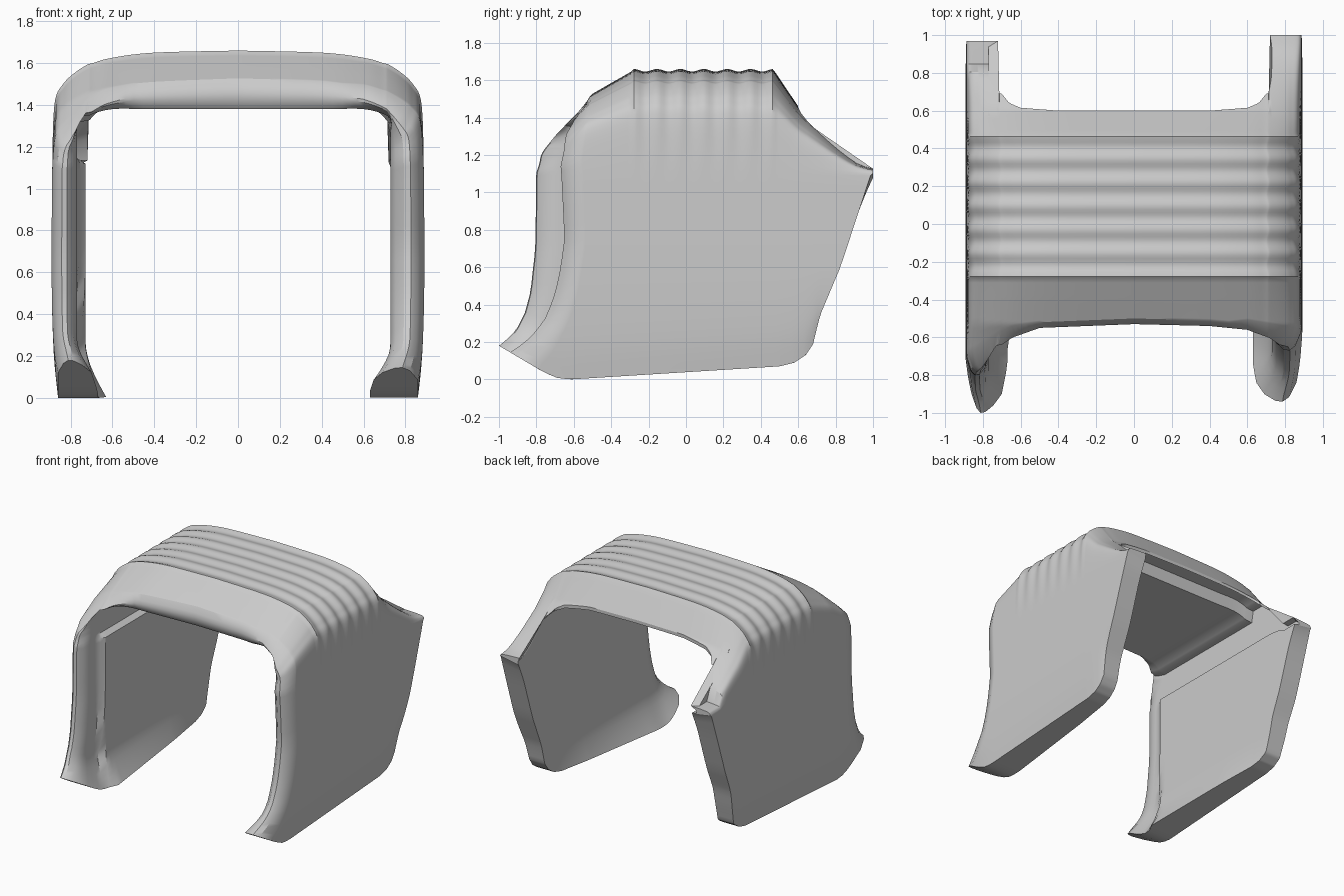
import bpy
import bmesh
import math

default_cube = bpy.data.objects.get("Cube")
if default_cube:
    bpy.data.objects.remove(default_cube, do_unlink=True)


def lookup(value, points):
    """Piecewise linear curve through (position, result) points."""
    if value <= points[0][0]:
        return points[0][1]
    for (a, low), (b, high) in zip(points, points[1:]):
        if value <= b:
            return low + (high - low) * (value - a) / (b - a)
    return points[-1][1]


def spline(points, steps):
    """Smooth curve through the control points."""
    result = []
    for i in range(len(points) - 1):
        p0, p1 = points[max(i - 1, 0)], points[i]
        p2, p3 = points[i + 1], points[min(i + 2, len(points) - 1)]
        for k in range(steps):
            t = k / steps
            result.append(tuple(
                b + t * ((c - a) / 2 + t * ((a - 2.5 * b + 2 * c - d / 2)
                         + t * (1.5 * (b - c) + (d - a) / 2)))
                for a, b, c, d in zip(p0, p1, p2, p3)))
    return result + [points[-1]]


# Half arch: outer x, outer z, inner x, inner z
ARCH = [(.86, 0, .73, 0), (.88, .2, .73, .2), (.89, .5, .73, .5),
        (.89, .9, .73, .9), (.885, 1.2, .73, 1.12), (.87, 1.42, .73, 1.2),
        (.83, 1.5, .73, 1.24), (.78, 1.55, .73, 1.28), (.72, 1.59, .73, 1.32),
        (.69, 1.6, .71, 1.35), (.6, 1.625, .6, 1.38), (.4, 1.65, .4, 1.38),
        (0, 1.66, 0, 1.38)]

# Side outline: roof height, bottom edge, front and back edges
ROOF = [(-.85, 1.12), (-.8, 1.2), (-.77, 1.28), (-.68, 1.375), (-.53, 1.51),
        (-.4, 1.585), (-.28, 1.653), (.47, 1.653), (.6, 1.46), (.7, 1.36),
        (.8, 1.26), (.9, 1.17), (.95, 1.145), (1, 1.13)]
BOTTOM = [(-1, .18), (-.78, .05), (-.7, .01), (-.62, 0), (.5, .07),
          (.58, .09), (.64, .13), (.68, .19), (.72, .28)]
BACK = [(.19, .68), (.28, .72), (1.13, 1)]
FRONT = {1: [(.17, -.95), (.3, -.83), (.4, -.75), (.5, -.7), (.6, -.67),
             (.75, -.65), (1.2, -.67), (1.4, -.65)],
         -1: [(.18, -1), (.3, -.91), (.4, -.86), (.5, -.83), (.7, -.805),
              (1.2, -.8), (1.4, -.78)]}
# Front and back edges of the roof, across its width
BROW = {1: [(0, -.53), (.4, -.54), (.6, -.56), (.7, -.6), (.8, -.64), (.87, -.65)],
        -1: [(0, -.53), (.5, -.55), (.64, -.6), (.72, -.66), (.78, -.72),
             (.83, -.76), (.87, -.78)]}
REAR = [(0, .6), (.4, .6), (.6, .615), (.66, .64), (.7, .69)]
FLARE = [(-1, .03), (-.9, .07), (-.75, .1), (-.55, .1), (.2, .05), (.7, 0)]

BELT = 1.1      # height where the walls turn into the roof
FOOT = .6       # height under which the walls follow the bottom edge
WAVE_START, WAVE_END, WAVES = -.28, .47, 6


def ripple(y):
    if not WAVE_START < y < WAVE_END:
        return 0
    phase = (y - WAVE_START) / (WAVE_END - WAVE_START)
    return .007 * math.cos(phase * WAVES * math.tau)


def lift(z, y):
    """Raise the foot of a wall to the bottom edge."""
    low = lookup(y, BOTTOM)
    return low + z * (FOOT - low) / FOOT if z < FOOT else z


def outer_point(station, side, y):
    x, z = station[:2]
    if z > BELT:
        height = lookup(y, ROOF)
        if side < 0 and y > .83:
            height = min(height, 1.14)
        grow = min(1, (z - BELT) / .4)
        x *= 1 + ripple(y) * grow
        z = BELT + (z - BELT) * (height + ripple(y) - BELT) / (1.66 - BELT)
    return side * x, y, lift(z, y)


def inner_point(station, side, y):
    x, z = station[2:]
    foot = max(0, 1 - z / .24)
    # The right wall has a thicker panel below the belt
    if side < 0 and x > .72:
        x = .77 if z > 1.13 else lookup(y, [(-.62, .77), (-.58, .73)])
    x -= lookup(y, FLARE) * foot ** 1.4
    # Raised rim under the back of the roof
    if y > .44 and station[0] < .7:
        z += .09
    top = outer_point(station, side, y)[2]
    return side * x, y, min(lift(z, y), top - .025 * (station[1] > BELT))


def edges(station, side):
    """Front and back limits of the shell at one station."""
    x, z = station[:2]
    front_z = .18 + z * (FOOT - .18) / FOOT if z < FOOT else z
    back_z = .19 + z * (FOOT - .19) / FOOT if z < FOOT else z
    front = lookup(x, BROW[side]) if z > 1.42 else lookup(front_z, FRONT[side])
    if z > 1.3 and x < .715:
        back = lookup(x, REAR)
    else:
        back = lookup(back_z, BACK) - (.03 if side < 0 else 0)
    return front, back


def ring(station, side):
    """Closed section: outer skin, inner skin, bevelled front nose."""
    front, back = edges(station, side)
    nose = .03 + .07 * min(1, max(0, (station[0] - .5) / .3))
    start = front + nose
    first, last, count = -.44, .56, 62
    ys = [start + (first - start) * i / 8 for i in range(8)]
    ys += [first + (last - first) * i / count for i in range(count)]
    ys += [last + (back - last) * i / 10 for i in range(11)]
    outer = [outer_point(station, side, y) for y in ys]
    inner = [inner_point(station, side, y) for y in ys]
    ridge = []
    for mix, depth in ((.85, .4), (.6, .05), (.4, 0), (.2, .25)):
        y = front + nose * depth
        a, b = outer_point(station, side, y), inner_point(station, side, y)
        ridge.append((a[0] + (b[0] - a[0]) * mix, y, a[2] + (b[2] - a[2]) * mix))
    return outer + inner[::-1] + ridge, len(ys)


# Shell: loft the rings from one foot over the roof to the other foot
half = spline(ARCH, 5)
stations = [(s, 1) for s in half] + [(s, -1) for s in half[-2::-1]]
bm = bmesh.new()
rings = []
for station, side in stations:
    points, skin = ring(station, side)
    rings.append([bm.verts.new(p) for p in points])
size = len(rings[0])
for a, b in zip(rings, rings[1:]):
    for i in range(size):
        j = (i + 1) % size
        bm.faces.new((a[i], a[j], b[j], b[i]))

# Soles closing the feet
for end in (rings[0], rings[-1]):
    for i in range(skin - 1):
        k = 2 * skin - 1 - i
        bm.faces.new((end[i], end[i + 1], end[k - 1], end[k]))
    bm.faces.new([end[0], end[2 * skin - 1]] + end[2 * skin:])

bmesh.ops.recalc_face_normals(bm, faces=bm.faces)
mesh = bpy.data.meshes.new("canopy_shell")
bm.to_mesh(mesh)
bm.free()
shell = bpy.data.objects.new("canopy_shell", mesh)
bpy.context.collection.objects.link(shell)

# One plain grey
grey = bpy.data.materials.new("light_grey")
grey.use_nodes = True
color = (.6, .6, .6, 1)
grey.diffuse_color = color
grey.node_tree.nodes["Principled BSDF"].inputs["Base Color"].default_value = color
mesh.materials.append(grey)

bpy.ops.object.select_all(action='DESELECT')
shell.select_set(True)
bpy.context.view_layer.objects.active = shell
bpy.ops.object.shade_smooth_by_angle(angle=math.radians(30))
